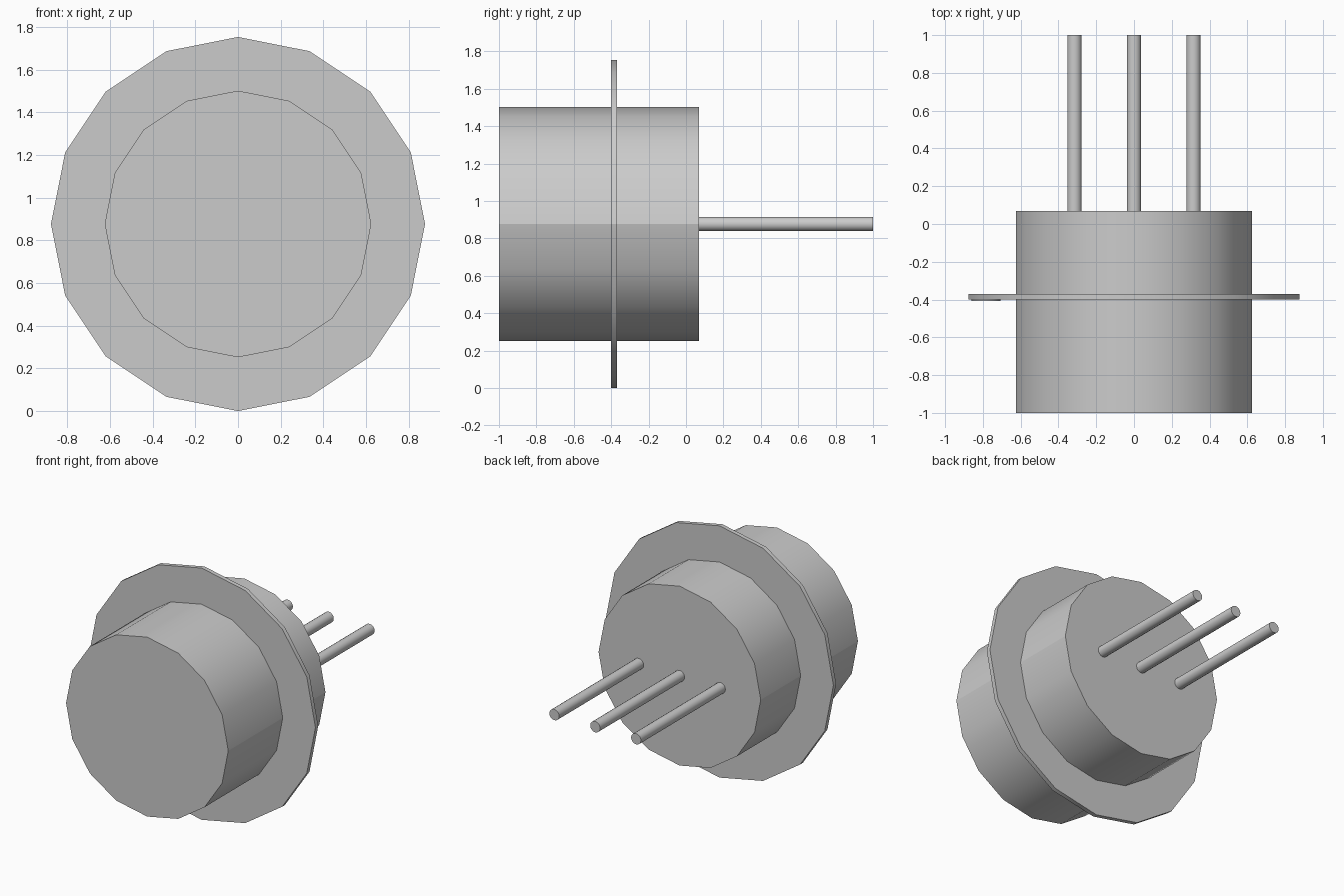
import bpy
import bmesh
import math
from mathutils import Matrix

cube = bpy.data.objects.get("Cube")
if cube:
    bpy.data.objects.remove(cube, do_unlink=True)

CENTRE_Z = 0.877

# One plain metal colour
metal = bpy.data.materials.new("grey metal")
metal.use_nodes = True
GREY = (0.6, 0.6, 0.6, 1.0)
metal.diffuse_color = GREY
metal.node_tree.nodes["Principled BSDF"].inputs["Base Color"].default_value = GREY


def rod(name, x, radius, y0, y1, sides, seam=False):
    """Capped cylinder along y, from y0 to y1, at the height of the axis."""
    bm = bmesh.new()
    turn = Matrix.Rotation(math.pi / 2, 4, "X")
    bmesh.ops.create_cone(bm, cap_ends=True, segments=sides, radius1=radius,
                          radius2=radius, depth=y1 - y0, matrix=turn)
    bmesh.ops.recalc_face_normals(bm, faces=bm.faces)
    mesh = bpy.data.meshes.new(name)
    bm.to_mesh(mesh)
    bm.free()
    mesh.materials.append(metal)
    obj = bpy.data.objects.new(name, mesh)
    obj.location = (x, (y0 + y1) / 2, CENTRE_Z)
    bpy.context.collection.objects.link(obj)
    bpy.ops.object.select_all(action="DESELECT")
    obj.select_set(True)
    bpy.context.view_layer.objects.active = obj
    bpy.ops.object.shade_smooth_by_angle(angle=math.radians(30))
    if seam:
        # Crisp crease where the upper and lower halves meet
        for e in mesh.edges:
            if all(abs(mesh.vertices[v].co.z) < 1e-4 for v in e.vertices):
                e.use_edge_sharp = True
    return obj


# Can and mounting flange, both sixteen-sided
rod("can_body", 0, 0.625, -1.0, 0.07, 16, seam=True)
rod("flange", 0, 0.877, -0.40, -0.37, 16, seam=True)

# Round index mark on the front of the flange
rod("index_mark", -0.784, 0.077, -0.407, -0.399, 32)

# Three leads out of the back
for side, x in (("right", -0.315), ("middle", 0.0), ("left", 0.315)):
    rod(side + "_lead", x, 0.038, 0.06, 1.0, 16)
